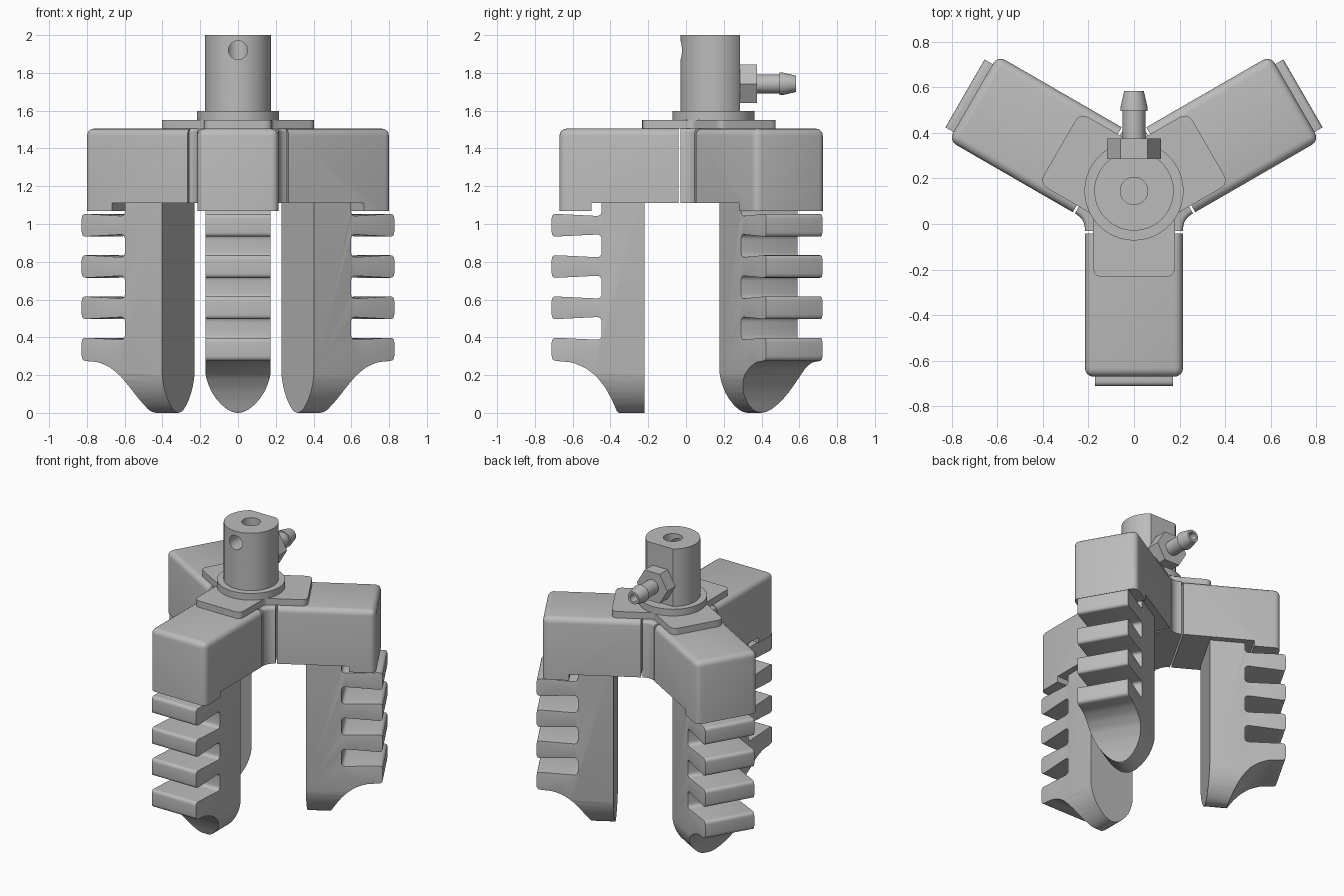
import bpy, bmesh, math
from mathutils import Vector, Matrix

if "Cube" in bpy.data.objects:
    bpy.data.objects.remove(bpy.data.objects["Cube"], do_unlink=True)

AXIS_Y = 0.145                      # the gripper's vertical axis in y
HUB = Vector((0, AXIS_Y, 0))

grey = bpy.data.materials.new("plain_grey")
grey.use_nodes = True
grey.diffuse_color = (0.5, 0.5, 0.5, 1)
grey.node_tree.nodes["Principled BSDF"].inputs["Base Color"].default_value = (0.5, 0.5, 0.5, 1)

# Ways to map a 2D profile (u, v) and a depth w into space
UP = lambda u, v, w: (u, v, w)          # plan profile, raised in z
SIDE = lambda u, v, w: (w, -u, v)       # (radius, height) profile, spread in x
FRONT = lambda u, v, w: (u, w, v)       # front profile, deepened in y


def rounded(corners, steps=5):
    """Round each (x, y, cut) corner; cut 0 keeps it sharp."""
    out = []
    for i, (x, y, cut) in enumerate(corners):
        p = Vector((x, y))
        if cut == 0:
            out.append(p)
            continue
        a = Vector(corners[i - 1][:2]) - p
        b = Vector(corners[(i + 1) % len(corners)][:2]) - p
        a, b = p + a.normalized() * cut, p + b.normalized() * cut
        for s in range(steps + 1):
            t = s / steps
            out.append(a * (1 - t) ** 2 + p * 2 * t * (1 - t) + b * t * t)
    return out


def circle(radius, count=48, start=0.0, sweep=2 * math.pi):
    return [Vector((radius * math.cos(start + sweep * i / count),
                    radius * math.sin(start + sweep * i / count))) for i in range(count)]


def finish(bm, name, location=(0, 0, 0)):
    bmesh.ops.recalc_face_normals(bm, faces=bm.faces)
    mesh = bpy.data.meshes.new(name)
    bm.to_mesh(mesh)
    bm.free()
    mesh.materials.append(grey)
    obj = bpy.data.objects.new(name, mesh)
    obj.location = location
    bpy.context.collection.objects.link(obj)
    return obj


def prism(points, place, low, high, bevel=0, edge_rule=None):
    bm = bmesh.new()
    ends = [[bm.verts.new(place(p[0], p[1], w)) for p in points] for w in (low, high)]
    for ring in ends:
        bm.faces.new(ring)
    n = len(points)
    for i in range(n):
        j = (i + 1) % n
        bm.faces.new((ends[0][i], ends[0][j], ends[1][j], ends[1][i]))
    bmesh.ops.recalc_face_normals(bm, faces=bm.faces)
    if bevel:
        chosen = [e for e in bm.edges if edge_rule(e.verts[0].co, e.verts[1].co)]
        bmesh.ops.bevel(bm, geom=chosen, offset=bevel, segments=4, profile=0.5,
                        affect='EDGES', clamp_overlap=True)
    return bm


def lathe_y(profile, name, location, count=32):
    """Turn a (radius, y) profile about the y axis."""
    bm = bmesh.new()
    verts = [bm.verts.new((r, y, 0)) for r, y in profile]
    edges = [bm.edges.new(pair) for pair in zip(verts, verts[1:])]
    bmesh.ops.spin(bm, geom=verts + edges, cent=(0, 0, 0), axis=(0, 1, 0),
                   angle=2 * math.pi, steps=count)
    bmesh.ops.remove_doubles(bm, verts=bm.verts, dist=0.0001)
    return finish(bm, name, location)


def combine(obj, cutter, operation):
    mod = obj.modifiers.new("cut", 'BOOLEAN')
    mod.operation, mod.object, mod.solver = operation, cutter, 'EXACT'
    bpy.context.view_layer.update()
    mesh = bpy.data.meshes.new_from_object(
        obj.evaluated_get(bpy.context.evaluated_depsgraph_get()))
    obj.modifiers.clear()
    obj.data = mesh
    bpy.data.objects.remove(cutter, do_unlink=True)


def smooth(obj):
    bpy.ops.object.select_all(action='DESELECT')
    obj.select_set(True)
    bpy.context.view_layer.objects.active = obj
    bpy.ops.object.shade_smooth_by_angle(angle=math.radians(32))


def around(obj, names):
    """Place a part and its two copies around the axis."""
    smooth(obj)
    for k, name in enumerate(names):
        part = obj if k == 0 else obj.copy()
        if k:
            bpy.context.collection.objects.link(part)
        part.name = name
        part.rotation_euler = (0, 0, math.radians(120 * k))
        part.location = HUB


def three_way(half, reach, corner, inner):
    pts = []
    for k in range(3):
        turn = Matrix.Rotation(math.radians(120 * k), 2)
        for x, y, cut in ((-half, -reach, corner), (half, -reach, corner),
                          (half, -half / math.sqrt(3), inner)):
            p = turn @ Vector((x, y))
            pts.append((p.x, p.y, cut))
    return rounded(pts)


# Hub between the arms, with softened upper edges in the valleys
hub = finish(prism(three_way(0.215, 0.175, 0, 0.045), UP, 1.11, 1.505, 0.02,
                   lambda a, b: min(a.z, b.z) > 1.5 and (a - b).length < 0.2), "hub", HUB)
smooth(hub)

# Arms with a downward lip at the outer end
TOP, END, START = 1.505, 0.815, 0.186
arm_profile = [(START, 1.11), (0.645, 1.11), (0.645, 1.07), (END, 1.07), (END, TOP), (START, TOP)]


def arm_edges(a, b):
    at_top = min(a.z, b.z) > TOP - 0.01 and max(-a.y, -b.y) > END - 0.01
    upright = max(a.y, b.y) < -END + 0.01 and abs(a.z - b.z) > 0.1
    return at_top or upright


around(finish(prism(arm_profile, SIDE, -0.215, 0.215, 0.038, arm_edges), "arm"),
       ["front_arm", "left_arm", "right_arm"])

# Fingers: ribbed side profile trimmed to a pointed front outline
INNER, ROOT, TIP = 0.365, 0.592, 0.856
finger = [(INNER, 1.2, 0), (INNER, 0, 0), (0.507, 0, 0.012), (0.535, 0.065, 0.02),
          (0.57, 0.13, 0.025), (0.62, 0.195, 0.025), (0.68, 0.24, 0.025), (0.75, 0.268, 0.025)]
for i in range(4):
    z = 0.277 + 0.2185 * i
    if i:
        finger.append((ROOT, z + 0.013, 0.028))
    finger += [(TIP, z, 0.025), (TIP, z + 0.122, 0.025), (ROOT, z + 0.109, 0.028)]
finger.append((ROOT, 1.2, 0))
WIDE = 0.172
body = finish(prism(rounded(finger, 4), SIDE, -WIDE, WIDE, 0.012,
                    lambda a, b: abs(a.x - b.x) < 0.01 and max(a.y, b.y) < -0.58
                    and max(a.z, b.z) < 1.15), "finger")
half = [(0.18, 0.25), (0.167, 0.18), (0.155, 0.145), (0.138, 0.108), (0.115, 0.074),
        (0.088, 0.044), (0.058, 0.019), (0.03, 0.005)]
outline = [(0.2, 1.4)] + half + [(0, 0)] + [(-x, z) for x, z in reversed(half)] + [(-0.2, 1.4)]
combine(body, finish(prism(outline, FRONT, -1.2, 0), "finger_trim"), 'INTERSECT')
around(body, ["front_finger", "left_finger", "right_finger"])

# Mounting plate and round flange
smooth(finish(prism(three_way(0.18, 0.377, 0.045, 0.02), UP, 1.505, 1.55), "mounting_plate", HUB))
smooth(finish(prism(circle(0.217, 64), UP, 1.55, 1.597), "flange", HUB))

# Stem with a flat back, an axial bore and a front cross hole
FLAT, RADIUS = 0.142, 0.174
lean = math.asin(FLAT / RADIUS)
arc = circle(RADIUS, 56, math.pi - lean, math.pi + 2 * lean)
arc.append(Vector((RADIUS * math.cos(lean), FLAT)))
stem = finish(prism(arc, UP, 1.59, 2.0), "stem", HUB)
combine(stem, finish(prism(circle(0.06, 32), UP, 1.62, 2.1), "bore", HUB), 'DIFFERENCE')
cross = [p + Vector((0, 1.92)) for p in circle(0.05, 32)]
combine(stem, finish(prism(cross, FRONT, -0.3, 0), "cross_hole", HUB), 'DIFFERENCE')
smooth(stem)

# Hose fitting on the back: hexagonal nut and hollow barbed nozzle
PORT = Vector((0, 0, 1.742))
smooth(finish(prism(circle(0.118, 6), FRONT, 0.285, 0.376), "fitting_nut", PORT))
smooth(lathe_y([(0, 0.37), (0.05, 0.37), (0.05, 0.495), (0.06, 0.495), (0.06, 0.51),
                (0.043, 0.583), (0.027, 0.583), (0.027, 0.45), (0, 0.45)], "fitting_nozzle", PORT))
